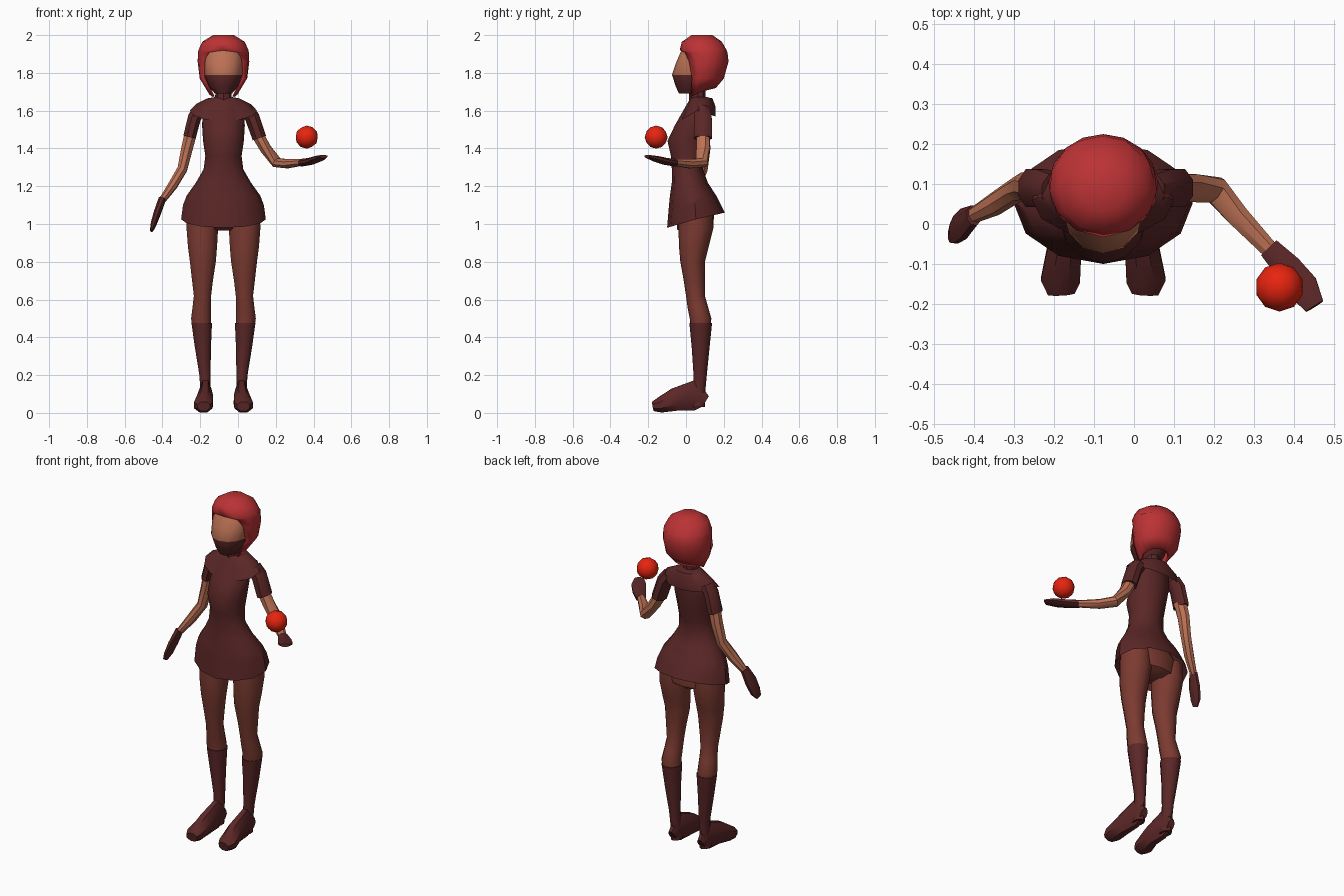
import bpy, bmesh, math
from mathutils import Vector

if "Cube" in bpy.data.objects:
    bpy.data.objects.remove(bpy.data.objects["Cube"])

CX = -0.077  # body axis


def material(name, rgb):
    m = bpy.data.materials.new(name)
    m.diffuse_color = (*rgb, 1)
    m.use_nodes = True
    m.node_tree.nodes["Principled BSDF"].inputs["Base Color"].default_value = m.diffuse_color
    return m


DRESS = material("dark maroon cloth", (0.105, 0.02, 0.02))
LEGS = material("brown leggings", (0.20, 0.043, 0.031))
SKIN = material("tan skin", (0.50, 0.165, 0.09))
HAIR = material("red hair", (0.50, 0.032, 0.035))
BALL = material("bright red", (0.82, 0.018, 0.005))


def finish(name, bm, mats, angle=40, rule=None):
    bmesh.ops.remove_doubles(bm, verts=bm.verts, dist=0.0005)
    bmesh.ops.recalc_face_normals(bm, faces=bm.faces)
    if rule:
        for f in bm.faces:
            f.material_index = rule(f.calc_center_median())
    me = bpy.data.meshes.new(name)
    bm.to_mesh(me)
    bm.free()
    for m in mats:
        me.materials.append(m)
    ob = bpy.data.objects.new(name, me)
    bpy.context.collection.objects.link(ob)
    bpy.ops.object.select_all(action='DESELECT')
    ob.select_set(True)
    bpy.context.view_layer.objects.active = ob
    bpy.ops.object.shade_smooth_by_angle(angle=math.radians(angle))
    return ob


def skin_rings(rings, closed=True, cap0=True, cap1=True):
    """Join rows of points with quads."""
    bm = bmesh.new()
    rows = [[bm.verts.new(p) for p in r] for r in rings]
    n = len(rows[0])
    for a, b in zip(rows, rows[1:]):
        for i in range(n if closed else n - 1):
            j = (i + 1) % n
            bm.faces.new((a[i], a[j], b[j], b[i]))
    if cap0:
        bm.faces.new(rows[0])
    if cap1:
        bm.faces.new(rows[-1])
    return bm


def level_ring(z, cx, rx, yf, yb, zf=0, zb=0, n=12, opening=None):
    """Level oval; zf / zb bend its front / back up; opening leaves a front gap."""
    cy, ry = (yf + yb) / 2, (yb - yf) / 2
    o = math.radians(opening or 0)
    pts = []
    for i in range(n if opening is None else n + 1):
        a = o + (2 * math.pi - 2 * o) * i / n
        c = math.cos(a)
        pts.append((cx + rx * math.sin(a), cy - ry * c,
                    z + zf * max(c, 0) + zb * max(-c, 0)))
    return pts


def tube(name, pts, mat, up=(0, 0, 1), n=8):
    """Limb along points (x, y, z, half width, half height)."""
    P = [Vector(p[:3]) for p in pts]
    rings = []
    for i, p in enumerate(pts):
        t = (P[min(i + 1, len(P) - 1)] - P[max(i - 1, 0)]).normalized()
        side = t.cross(Vector(up)).normalized()
        nor = side.cross(t)
        rings.append([P[i] + side * p[3] * math.cos(a) + nor * p[4] * math.sin(a)
                      for a in (2 * math.pi * (k + 0.5) / n for k in range(n))])
    return finish(name, skin_rings(rings), [mat])


# tunic with flared skirt
tunic = [(1.025, .224, -.10, .205, -.045, .035), (1.10, .214, -.09, .185),
         (1.15, .195, -.085, .16), (1.22, .145, -.075, .115),
         (1.29, .105, -.075, .09), (1.36, .096, -.08, .10),
         (1.44, .108, -.098, .115), (1.52, .113, -.06, .125),
         (1.60, .11, -.015, .125), (1.66, .08, .02, .12)]
finish("tunic", skin_rings([level_ring(r[0], CX, *r[1:]) for r in tunic],
                           cap0=False), [DRESS])

# shoulder mantle
mantle = [(1.60, .178, -.035, .155, -.055, -.03), (1.635, .145, -.005, .155, -.03, -.01),
          (1.665, .085, .02, .14), (1.672, .045, .03, .11)]
finish("mantle", skin_rings([level_ring(r[0], CX, *r[1:]) for r in mantle],
                            cap0=False), [DRESS])

# neck
finish("neck", skin_rings([level_ring(z, CX, r, .06 - r, .06 + r, n=8)
                           for z, r in ((1.62, .045), (1.74, .042))]), [DRESS])

# head, masked below the nose
head = [(1.69, .045, -.037, .08), (1.73, .078, -.055, .12), (1.79, .10, -.074, .14),
        (1.85, .106, -.054, .15), (1.92, .105, -.024, .15), (1.95, .07, .0, .13)]
finish("head", skin_rings([level_ring(r[0], CX, *r[1:]) for r in head]),
       [SKIN, DRESS], rule=lambda c: 1 if c.z < 1.79 else 0)

# bobbed hair, open around the face (last number is the opening angle)
hair = [(2.0, .055, .03, .14, 0, 0, 0), (1.965, .112, -.022, .19, 0, 0, 0),
        (1.92, .133, -.033, .215, 0, 0, 0), (1.908, .135, -.03, .22, 0, 0, 36),
        (1.86, .137, -.03, .225, 0, 0, 50), (1.77, .127, -.02, .20, 0, 0, 58),
        (1.70, .08, .0, .158, -.04, .02, 45)]
ob = finish("hair", skin_rings(
    [level_ring(r[0], CX, *r[1:6], n=12, opening=r[6]) for r in hair],
    closed=False, cap1=False), [HAIR], angle=45)
mod = ob.modifiers.new("thickness", 'SOLIDIFY')
mod.thickness, mod.offset = 0.012, -1

# hips under the skirt
hips = [(.965, .06, .0, .11), (.99, .14, -.03, .145), (1.08, .17, -.045, .15),
        (1.2, .11, -.04, .09)]
finish("hips", skin_rings([level_ring(r[0], CX, *r[1:]) for r in hips]), [LEGS])

# legs, boots and feet, mirrored about the body axis
leg = [(1.08, .033, .085, -.035, .14), (.98, .035, .088, -.04, .145),
       (.88, .034, .081, -.037, .12), (.80, .032, .072, -.03, .10),
       (.70, .034, .058, -.012, .10), (.62, .034, .048, .0, .10),
       (.56, .038, .051, .008, .117), (.50, .042, .055, .02, .134), (.46, .038, .053, .024, .132)]
boot = [(.475, .038, .057, .018, .138), (.35, .032, .045, .03, .125),
        (.20, .021, .031, .04, .11), (.11, .018, .028, .035, .102),
        (.03, .018, .03, .02, .10)]
foot = [(.018, .105, .062, .022, .034), (.018, .05, .095, .034, .088),
        (.02, -.06, .07, .046, .065), (.03, -.14, .04, .053, .043),
        (.028, -.175, .034, .036, .027)]
for s, side in ((1, "left"), (-1, "right")):
    mx = lambda x: CX + s * (x - CX)
    for name, rows, mat in (("leg", leg, LEGS), ("boot", boot, DRESS)):
        finish(f"{side}_{name}", skin_rings(
            [level_ring(r[0], mx(r[1]), *r[2:], n=10) for r in rows]), [mat])
    tube(f"{side}_foot", [(mx(p[0]), *p[1:]) for p in foot], DRESS)

# sleeves
X = (1, 0, 0)
tube("left_sleeve", [(.045, .085, 1.605, .045, .04), (.075, .09, 1.565, .05, .042),
                     (.113, .09, 1.455, .052, .04)], DRESS, X)
tube("right_sleeve", [(-.20, .085, 1.605, .045, .04), (-.23, .09, 1.565, .05, .038),
                      (-.257, .09, 1.46, .052, .036)], DRESS, X)

# raised left arm with flat open hand
tube("left_arm", [(.10, .09, 1.48, .035, .035), (.145, .09, 1.40, .038, .032),
                  (.205, .085, 1.325, .036, .029), (.26, .02, 1.319, .030, .026),
                  (.35, -.075, 1.328, .022, .018)], SKIN)
tube("left_glove", [(.338, -.06, 1.325, .029, .021), (.385, -.11, 1.332, .038, .019),
                    (.422, -.158, 1.345, .043, .016), (.452, -.206, 1.358, .027, .009)], DRESS)

# lowered right arm and hand
tube("right_arm", [(-.25, .09, 1.48, .037, .035), (-.27, .095, 1.40, .037, .033),
                   (-.295, .085, 1.29, .032, .028), (-.345, .052, 1.205, .031, .026),
                   (-.405, .02, 1.12, .02, .018)], SKIN, X)
tube("right_glove", [(-.40, .022, 1.135, .027, .021), (-.427, .0, 1.06, .042, .02),
                     (-.447, -.015, 1.0, .038, .016), (-.458, -.03, .965, .02, .009)], DRESS, X)

# floating ball above the palm
bm = bmesh.new()
bmesh.ops.create_icosphere(bm, subdivisions=2, radius=.061)
bmesh.ops.translate(bm, verts=bm.verts, vec=(.364, -.158, 1.46))
finish("ball", bm, [BALL])
